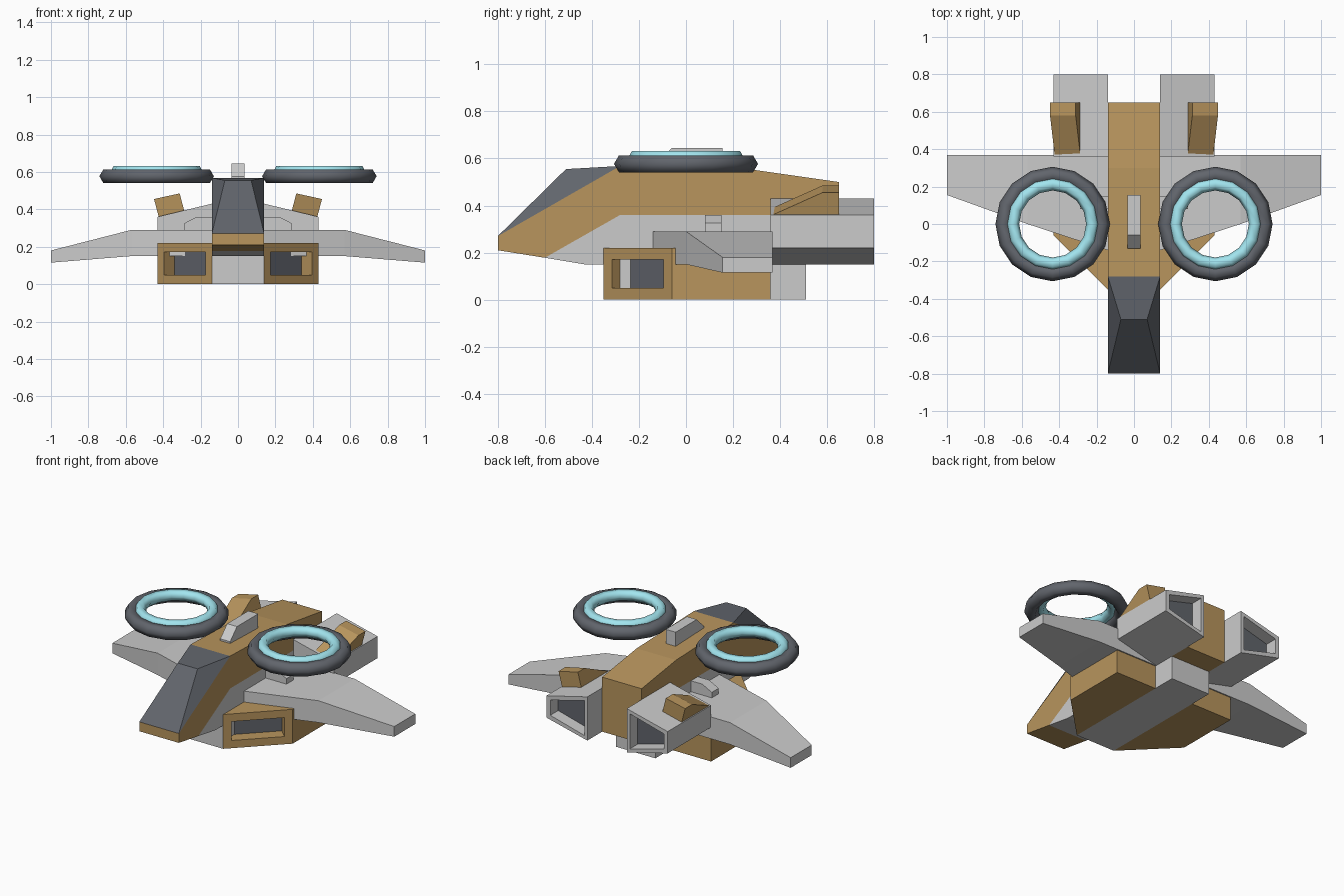
import bpy, bmesh, math

if "Cube" in bpy.data.objects:
    bpy.data.objects.remove(bpy.data.objects["Cube"])


def material(name, rgb):
    m = bpy.data.materials.new(name)
    m.diffuse_color = (*rgb, 1)
    m.use_nodes = True
    m.node_tree.nodes["Principled BSDF"].inputs["Base Color"].default_value = m.diffuse_color
    return m


TAN = material("tan", (0.48, 0.30, 0.11))
DARK = material("dark", (0.12, 0.13, 0.15))
CYAN = material("cyan", (0.36, 0.78, 0.86))


def loft(name, sections, mat=None, mirror=False, recess=None):
    """Skin matching cross-sections; recess = (face index, margin, depth)."""
    bm = bmesh.new()
    rings = [[bm.verts.new(p) for p in s] for s in sections]
    n = len(rings[0])
    faces = [bm.faces.new(rings[0]), bm.faces.new(rings[-1])]
    for a, b in zip(rings, rings[1:]):
        for i in range(n):
            j = (i + 1) % n
            faces.append(bm.faces.new((a[i], a[j], b[j], b[i])))
    bmesh.ops.recalc_face_normals(bm, faces=bm.faces[:])
    if recess:
        index, margin, depth = recess
        face = faces[index]
        bmesh.ops.inset_individual(bm, faces=[face], thickness=margin)
        face.normal_update()
        shift = face.normal * -depth
        inner = bmesh.ops.extrude_discrete_faces(bm, faces=[face])["faces"][0]
        bmesh.ops.translate(bm, verts=inner.verts[:], vec=shift)
        inner.material_index = 1
    me = bpy.data.meshes.new(name)
    bm.to_mesh(me)
    bm.free()
    ob = bpy.data.objects.new(name, me)
    bpy.context.collection.objects.link(ob)
    if mat or recess:
        me.materials.append(mat)
    if recess:
        me.materials.append(DARK)
    if mirror:
        ob.modifiers.new("mirror", "MIRROR")
    return ob


def side_profile(name, pts, half, mat=None):
    return loft(name, [[(x, y, z) for y, z in pts] for x in (-half, half)], mat)


# Fuselage: tan shell and grey lower side panel
side_profile("fuselage", [(-.8, .21), (-.8, .27), (-.28, .568), (.3, .55), (.65, .5),
                          (.65, .15), (.36, .15), (.36, .36), (-.28, .36), (-.6, .178)], .14, TAN)
side_profile("fuselage_panel", [(-.6, .178), (-.28, .36), (.36, .36), (.36, .15), (-.43, .15)], .14)

# Faceted canopy
loft("canopy", [[(s * .14, -.8, .27), (s * .07, -.51, .555), (s * .14, -.28, .568)]
                for s in (-1, 1)], DARK)

# Roof ridge and belly keel
side_profile("roof_ridge", [(-.13, .55), (-.13, .575), (-.06, .645), (.155, .645), (.155, .55)], .035)
side_profile("belly_keel", [(-.35, 0), (-.35, .15), (.51, .15), (.51, 0)], .14)

# Angled side intakes
plan = [(.14, -.35), (.43, -.06), (.43, .36), (.14, .36)]
loft("intake", [[(x, y, z) for x, y in plan] for z in (0, .22)], TAN, True, (2, .07, .08))

# Rear engines with recessed nozzles
cross = [(.14, .15), (.43, .22), (.43, .36), (.14, .43)]
loft("engine", [[(x, y, z) for x, z in cross] for y in (.36, .8)], None, True, (1, .035, .08))

# Wings
stations = [(.14, -.14, .15, .29), (.57, 0, .15, .29), (1, .155, .115, .18)]
loft("wing", [[(x, y, lo), (x, y, hi), (x, .368, hi), (x, .368, lo)]
              for x, y, lo, hi in stations], None, True)

# Small brackets on the wing roots
bracket = [(.14, .28), (.14, .36), (.22, .36), (.288, .325), (.288, .28)]
loft("wing_bracket", [[(x, y, z) for x, z in bracket] for y in (.08, .15)], None, True)

# Tilted wedge pods on the engines
wedge = [(.368, 0), (.58, 1), (.65, 1), (.65, 0)]
loft("engine_pod", [[(bx + .025 * h, y, bz + .095 * h) for y, h in wedge]
                    for bx, bz in ((.287, .39), (.424, .36))], TAN, True)

# Lift rings: dark outer rim and glowing inner ring
for side, s in (("left", -1), ("right", 1)):
    for part, z, major, minor, mat in (("rim", .577, .264, .042, DARK),
                                       ("glow", .602, .213, .034, CYAN)):
        bpy.ops.mesh.primitive_torus_add(location=(s * .435, 0, z), major_radius=major,
                                         minor_radius=minor, major_segments=16, minor_segments=6)
        ob = bpy.context.object
        ob.name = f"{side}_lift_ring_{part}"
        ob.data.materials.append(mat)
        bpy.ops.object.shade_smooth()
